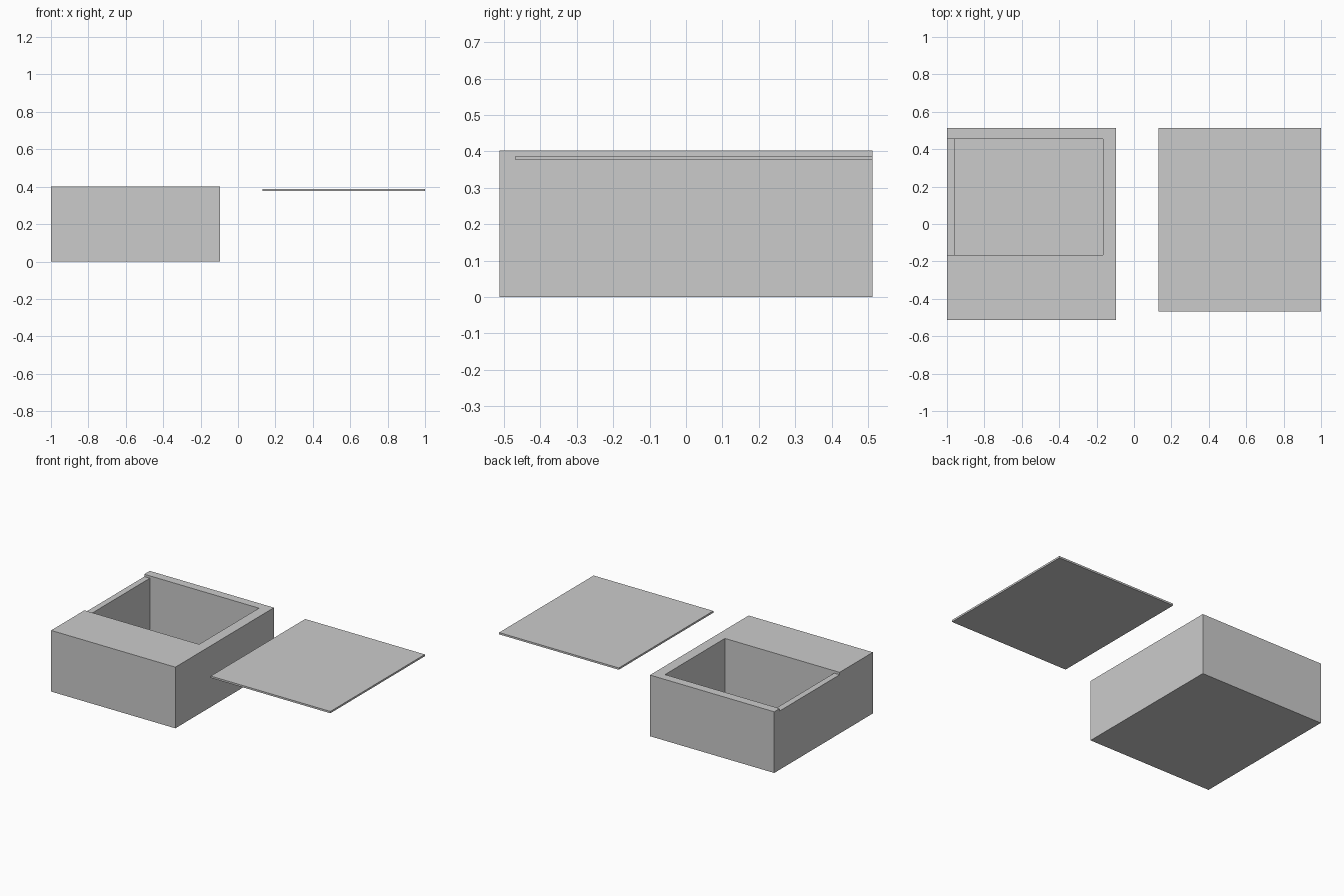
import bpy
from mathutils import Vector

if "Cube" in bpy.data.objects:
    bpy.data.objects.remove(bpy.data.objects["Cube"])


def block(name, lo, hi):
    """Axis-aligned box between two corners."""
    lo, hi = Vector(lo), Vector(hi)
    bpy.ops.mesh.primitive_cube_add(size=1, location=(lo + hi) / 2)
    ob = bpy.context.object
    ob.name = name
    for v in ob.data.vertices:
        v.co = v.co * (hi - lo)
    return ob


def cut(target, cutter):
    """Subtract the cutter from the target and remove it."""
    mod = target.modifiers.new("cut", 'BOOLEAN')
    mod.operation = 'DIFFERENCE'
    mod.solver = 'EXACT'
    mod.object = cutter
    bpy.context.view_layer.objects.active = target
    bpy.ops.object.modifier_apply(modifier=mod.name)
    bpy.data.objects.remove(cutter, do_unlink=True)


TOP = 0.402
Y0, Y1 = -0.167, 0.455   # cavity extent in depth

# Solid box body
body = block("box_body", (-1, -0.512, 0), (-0.097, 0.512, TOP))

# Deep off-centre compartment
cut(body, block("compartment", (-0.96, Y0, 0.04), (-0.166, Y1, 0.6)))

# Shallow notch lowering the left wall
cut(body, block("wall_notch", (-1.1, Y0, TOP - 0.016), (-0.9, Y1, 0.6)))

# Thin flat lid lying beside the box
block("lid", (0.13, -0.469, 0.376), (1, 0.512, 0.388))
